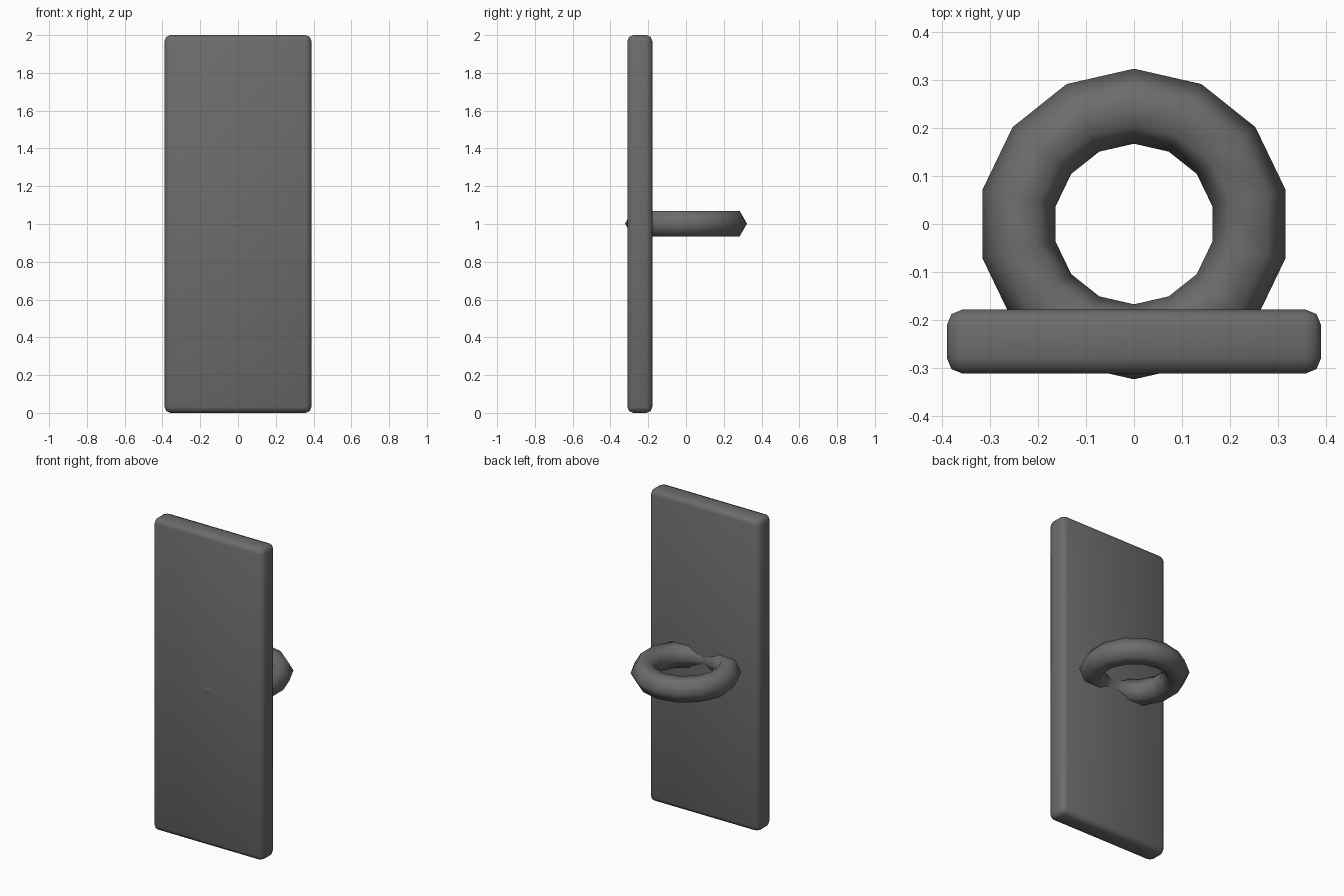
import bpy
import math

if "Cube" in bpy.data.objects:
    bpy.data.objects.remove(bpy.data.objects["Cube"])

# Dark grey finish shared by both parts
dark = bpy.data.materials.new("dark_grey")
dark.diffuse_color = (0.15, 0.15, 0.155, 1)
dark.use_nodes = True
dark.node_tree.nodes["Principled BSDF"].inputs["Base Color"].default_value = dark.diffuse_color

# Upright plate with softly rounded edges
bpy.ops.mesh.primitive_cube_add(size=1, location=(0, -0.2445, 1))
plate = bpy.context.object
plate.name = "back_plate"
plate.scale = (0.778, 0.133, 2.0)
bpy.ops.object.transform_apply(location=False, rotation=False, scale=True)
bevel = plate.modifiers.new("rounded_edges", 'BEVEL')
bevel.width = 0.032
bevel.segments = 2
bpy.ops.object.shade_smooth()
plate.data.materials.append(dark)

# Low-poly ring handle sunk into the plate: 14 sides, six-sided section
bpy.ops.mesh.primitive_torus_add(
    major_segments=14, minor_segments=6,
    major_radius=0.245, minor_radius=0.078,
    location=(0, 0, 1.002), rotation=(0, 0, math.radians(90)))
ring = bpy.context.object
ring.name = "ring_handle"
bpy.ops.object.shade_smooth()
ring.data.materials.append(dark)
